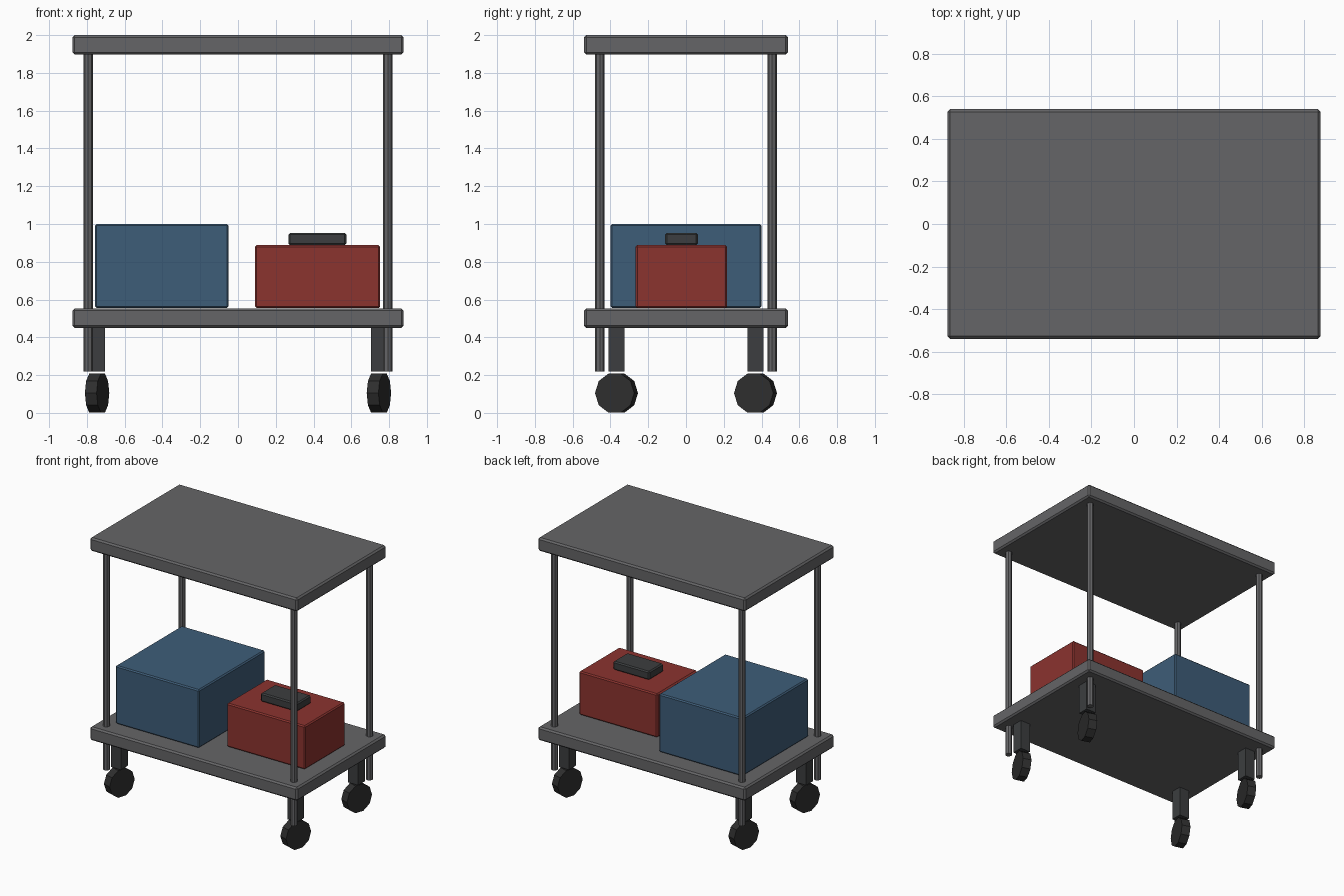
import bpy
import math

if "Cube" in bpy.data.objects:
    bpy.data.objects.remove(bpy.data.objects["Cube"])


def material(name, rgb):
    m = bpy.data.materials.new(name)
    m.diffuse_color = (*rgb, 1)
    m.use_nodes = True
    m.node_tree.nodes["Principled BSDF"].inputs["Base Color"].default_value = m.diffuse_color
    return m


STEEL = material("steel_grey", (0.13, 0.13, 0.135))
DARK = material("dark_grey", (0.045, 0.048, 0.05))
RUBBER = material("rubber", (0.027, 0.027, 0.027))
BLUE = material("blue", (0.048, 0.11, 0.19))
RED = material("red", (0.26, 0.033, 0.028))


def box(name, lo, hi, mat, bevel=0.0):
    centre = [(a + b) / 2 for a, b in zip(lo, hi)]
    bpy.ops.mesh.primitive_cube_add(size=1, location=centre)
    ob = bpy.context.object
    ob.name = name
    ob.scale = [b - a for a, b in zip(lo, hi)]
    bpy.ops.object.transform_apply(location=False, rotation=False, scale=True)
    if bevel:
        mod = ob.modifiers.new("edge_bevel", 'BEVEL')
        mod.width = bevel
        mod.segments = 1
    ob.data.materials.append(mat)
    return ob


def cylinder(name, sides, radius, depth, location, rotation, mat):
    bpy.ops.mesh.primitive_cylinder_add(vertices=sides, radius=radius, depth=depth,
                                        location=location, rotation=rotation)
    ob = bpy.context.object
    ob.name = name
    ob.data.materials.append(mat)
    return ob


# Shelves
box("lower_shelf", (-0.877, -0.54, 0.45), (0.877, 0.54, 0.553), STEEL, 0.012)
box("top_shelf", (-0.877, -0.54, 1.897), (0.877, 0.54, 2.0), STEEL, 0.012)

# Corner poles and casters
WHEEL_R = 0.109
WHEEL_Z = WHEEL_R * math.cos(math.pi / 10)
for side, sx in (("left", -1), ("right", 1)):
    for end, sy in (("front", -1), ("back", 1)):
        tag = f"{end}_{side}"
        cylinder(f"pole_{tag}", 8, 0.025, 1.71, (sx * 0.793, sy * 0.456, 1.075),
                 (0, 0, 0), STEEL)
        x, y = sx * 0.746, sy * 0.368
        box(f"caster_stem_{tag}", (x - 0.042, y - 0.042, 0.22),
            (x + 0.042, y + 0.042, 0.452), DARK)
        # Ten-sided wheel, flat on the ground
        cylinder(f"wheel_{tag}", 10, WHEEL_R, 0.065, (x, y, WHEEL_Z + 0.001),
                 (0, math.pi / 2, 0), RUBBER).rotation_euler = (math.pi / 10, math.pi / 2, 0)

# Cargo
box("blue_crate", (-0.757, -0.40, 0.555), (-0.05, 0.40, 1.0), BLUE, 0.009)
box("red_toolbox", (0.09, -0.267, 0.555), (0.753, 0.218, 0.888), RED, 0.009)
box("toolbox_handle", (0.267, -0.11, 0.888), (0.574, 0.063, 0.953), DARK, 0.009)
